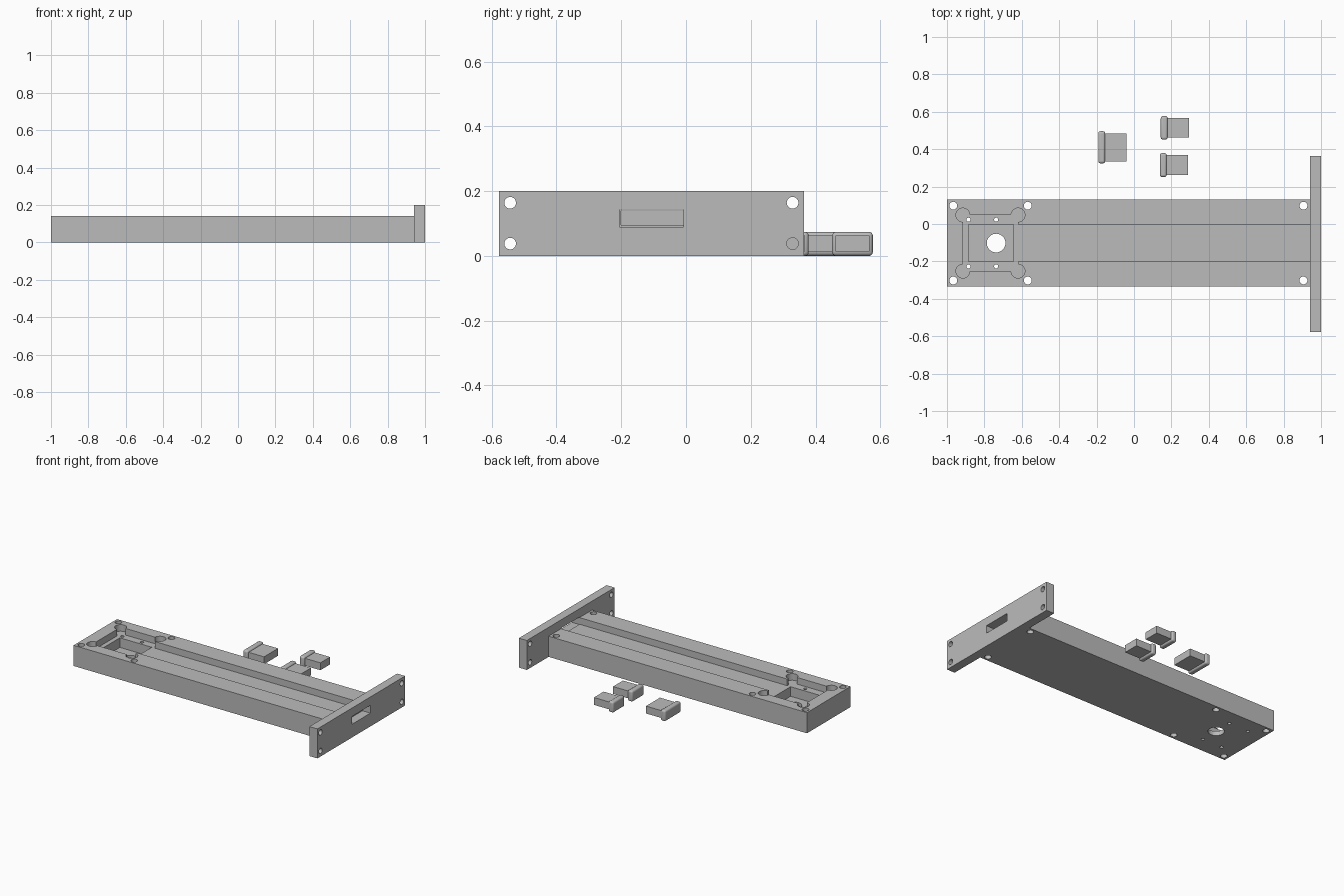
import bpy
import math

if "Cube" in bpy.data.objects:
    bpy.data.objects.remove(bpy.data.objects["Cube"])

grey = bpy.data.materials.new("grey plastic")
grey.diffuse_color = (0.5, 0.5, 0.5, 1)
grey.use_nodes = True
grey.node_tree.nodes["Principled BSDF"].inputs["Base Color"].default_value = grey.diffuse_color


def box(name, x, y, z):
    """Box from (min, max) ranges on each axis."""
    bpy.ops.mesh.primitive_cube_add(size=1)
    ob = bpy.context.object
    ob.name = name
    ob.location = [(r[0] + r[1]) / 2 for r in (x, y, z)]
    ob.scale = [r[1] - r[0] for r in (x, y, z)]
    bpy.ops.object.transform_apply(location=True, rotation=True, scale=True)
    ob.data.materials.append(grey)
    return ob


def rod(loc, r, depth, along_x=False):
    """Round cutter, upright or along x."""
    bpy.ops.mesh.primitive_cylinder_add(
        vertices=40, radius=r, depth=depth, location=loc,
        rotation=(0, math.pi / 2 if along_x else 0, 0))
    ob = bpy.context.object
    ob.data.materials.append(grey)
    return ob


def cut(target, cutter):
    """Subtract the cutter and remove it."""
    cutter.hide_render = True
    mod = target.modifiers.new("cut", 'BOOLEAN')
    mod.operation = 'DIFFERENCE'
    mod.solver = 'EXACT'
    mod.object = cutter
    bpy.context.view_layer.objects.active = target
    bpy.ops.object.modifier_apply(modifier=mod.name)
    bpy.data.objects.remove(cutter, do_unlink=True)


def smooth(ob):
    bpy.ops.object.select_all(action='DESELECT')
    ob.select_set(True)
    bpy.context.view_layer.objects.active = ob
    bpy.ops.object.shade_smooth_by_angle(angle=math.radians(30))


FLOOR, TOP, MID = 0.095, 0.14, -0.102

# Long base with stepped pocket and channel
base = box("base", (-1, 0.94), (-0.335, 0.131), (0, TOP))
cut(base, box("pocket", (-0.915, -0.62), (-0.254, 0.05), (FLOOR, 0.3)))
cut(base, box("channel", (-0.7, 1.1), (-0.2, -0.003), (FLOOR, 0.3)))
cut(base, box("deep_pocket", (-0.885, -0.645), (-0.2, -0.003), (0.03, 0.3)))

# Relief corners of the pocket
for x in (-0.915, -0.62):
    for s in (-1, 1):
        cut(base, rod((x, MID + s * 0.15, FLOOR + 0.1), 0.037, 0.2))

# Shaft hole, small screw holes and mounting holes
cut(base, rod((-0.737, MID, 0), 0.05, 0.6))
for s in (-1, 1):
    for x in (-0.885, -0.737):
        cut(base, rod((x, MID + s * 0.125, 0), 0.011, 0.6))
    for x in (-0.966, -0.568, 0.906):
        cut(base, rod((x, MID + s * 0.2, 0), 0.021, 0.6))
smooth(base)

# End plate with slot and four holes
plate = box("end_plate", (0.94, 1), (-0.577, 0.364), (0, 0.2))
cut(plate, box("slot", (0.8, 1.2), (-0.205, -0.008), (0.09, 0.143)))
for y in (-0.543, 0.329):
    for z in (0.038, 0.164):
        cut(plate, rod((0.97, y, z), 0.018, 0.3, True))
smooth(plate)

# Three loose plugs: body block with a rounded flange
for n, (x, y, w) in enumerate([(-0.191, 0.41, 0.172), (0.143, 0.514, 0.126),
                               (0.138, 0.315, 0.128)], 1):
    flange = box(f"plug_flange_{n}", (x, x + 0.037),
                 (y - w / 2, y + w / 2), (0, 0.074))
    bev = flange.modifiers.new("round", 'BEVEL')
    bev.width = 0.012
    bev.segments = 4
    smooth(flange)
    box(f"plug_body_{n}", (x + 0.03, x + 0.152),
        (y - w / 2 + 0.011, y + w / 2 - 0.011), (0.013, 0.063))
